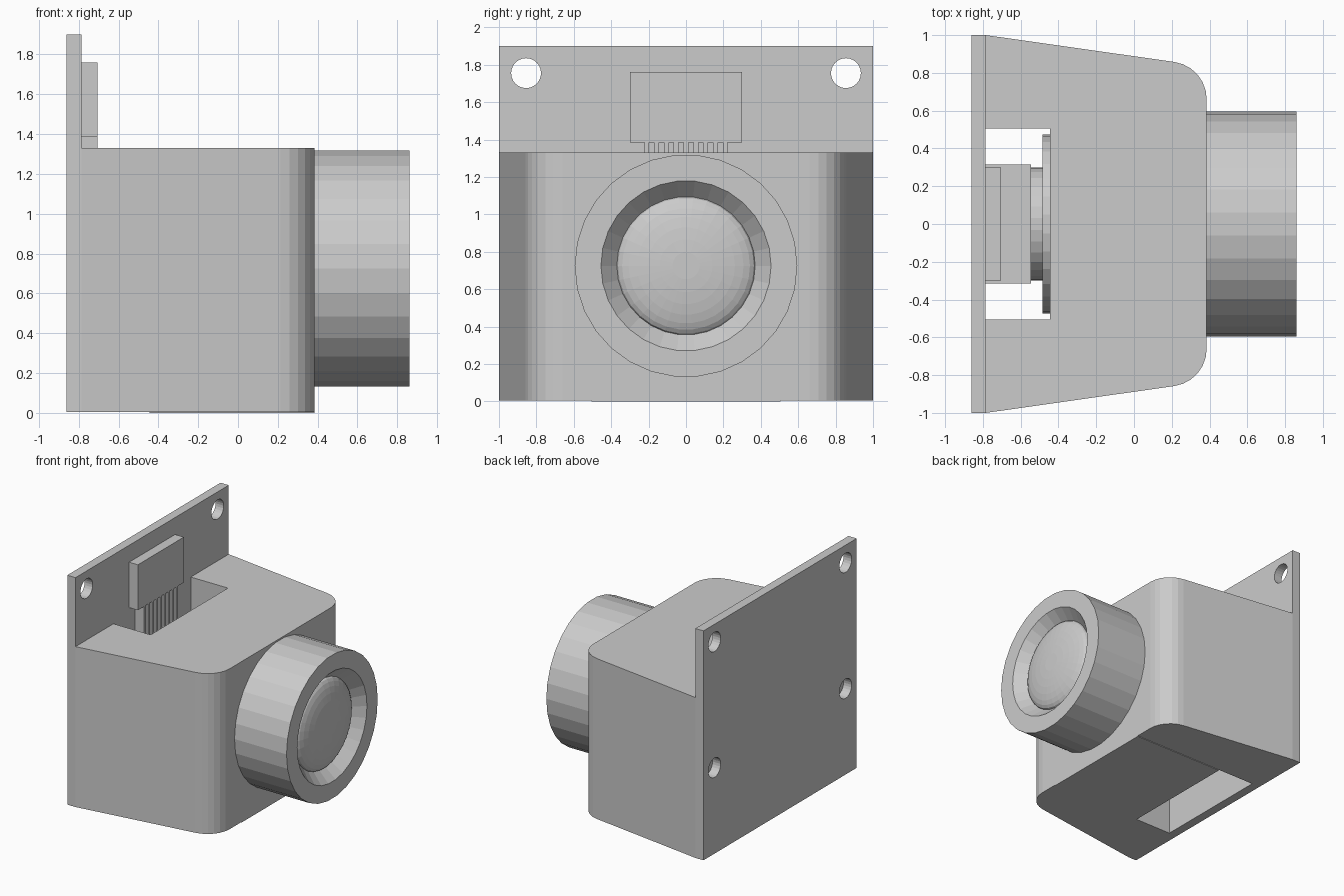
import bpy, bmesh, math

if "Cube" in bpy.data.objects:
    bpy.data.objects.remove(bpy.data.objects["Cube"])

LENS_Z = 0.725
SIDES = 30


def finish(name, bm):
    bmesh.ops.recalc_face_normals(bm, faces=bm.faces)
    mesh = bpy.data.meshes.new(name)
    bm.to_mesh(mesh)
    bm.free()
    obj = bpy.data.objects.new(name, mesh)
    bpy.context.collection.objects.link(obj)
    return obj


def add_box(bm, x, y, z):
    v = bmesh.ops.create_cube(bm, size=1)["verts"]
    for p in v:
        p.co = [r[0] + (c + 0.5) * (r[1] - r[0]) for r, c in zip((x, y, z), p.co)]


def box(name, x, y, z):
    bm = bmesh.new()
    add_box(bm, x, y, z)
    return finish(name, bm)


def prism(name, outline, z0, z1):
    bm = bmesh.new()
    face = bm.faces.new([bm.verts.new((x, y, z0)) for x, y in outline])
    ext = bmesh.ops.extrude_face_region(bm, geom=[face], use_keep_orig=True)["geom"]
    for v in ext:
        if isinstance(v, bmesh.types.BMVert):
            v.co.z = z1
    return finish(name, bm)


def revolve(name, profile, y=0, z=LENS_Z, sides=SIDES):
    """Turn (x, radius) points around the x axis and cap both ends."""
    bm = bmesh.new()
    rings = []
    for x, r in profile:
        rings.append([bm.verts.new((x, y + r * math.cos(a), z + r * math.sin(a)))
                      for a in (2 * math.pi * i / sides for i in range(sides))])
    for a, b in zip(rings, rings[1:]):
        for i in range(sides):
            j = (i + 1) % sides
            bm.faces.new((a[i], a[j], b[j], b[i]))
    bm.faces.new(rings[0])
    bm.faces.new(rings[-1])
    return finish(name, bm)


# Mounting plate with four screw holes
plate = box("mounting_plate", (-0.86, -0.785), (-1, 1), (0.005, 1.9))
for y in (-0.855, 0.855):
    for z in (0.715, 1.755):
        cutter = revolve("screw_hole_cutter", [(-0.95, 0.08), (-0.7, 0.08)], y, z, 24)
        cutter.hide_render = True
        cutter.hide_set(True)
        mod = plate.modifiers.new("screw_hole", 'BOOLEAN')
        mod.operation = 'DIFFERENCE'
        mod.solver = 'EXACT'
        mod.object = cutter

# Tapered housing with rounded front corners and a slot open at the back
half = [(-0.445, 0.505), (-0.785, 0.505), (-0.785, 1.0)]
for i in range(7):
    a = math.radians(82 * (1 - i / 6))
    half.append((0.185 + 0.2 * math.cos(a), 0.66 + 0.2 * math.sin(a)))
outline = half + [(x, -y) for x, y in reversed(half)]
prism("housing", outline, 0.005, 1.33)
box("housing_foot", (-0.445, 0.385), (-0.505, 0.505), (0, 0.006))

# Lens barrel with bevelled recess, and the domed glass inside it
revolve("lens_barrel", [(0.385, 0.595), (0.86, 0.595), (0.86, 0.455), (0.77, 0.37)])
R = 0.37
dome = [(0.77 + 0.08 * math.cos(t), R * math.sin(t))
        for t in (math.pi / 2 * (1 - i / 8) for i in range(8))]
revolve("lens_glass", dome)

# Sensor assembly inside the slot
revolve("sensor_flange", [(-0.485, 0.475), (-0.445, 0.475)])
revolve("sensor_neck", [(-0.545, 0.30), (-0.485, 0.30)])
box("sensor_block", (-0.785, -0.545), (-0.315, 0.315), (0.41, 1.04))

# Connector and its row of pins
box("connector", (-0.785, -0.705), (-0.3, 0.3), (1.385, 1.76))
bm = bmesh.new()
for i in range(9):
    y = -0.21 + i * 0.0525
    add_box(bm, (-0.785, -0.705), (y - 0.013, y + 0.013), (1.04, 1.385))
finish("connector_pins", bm)
